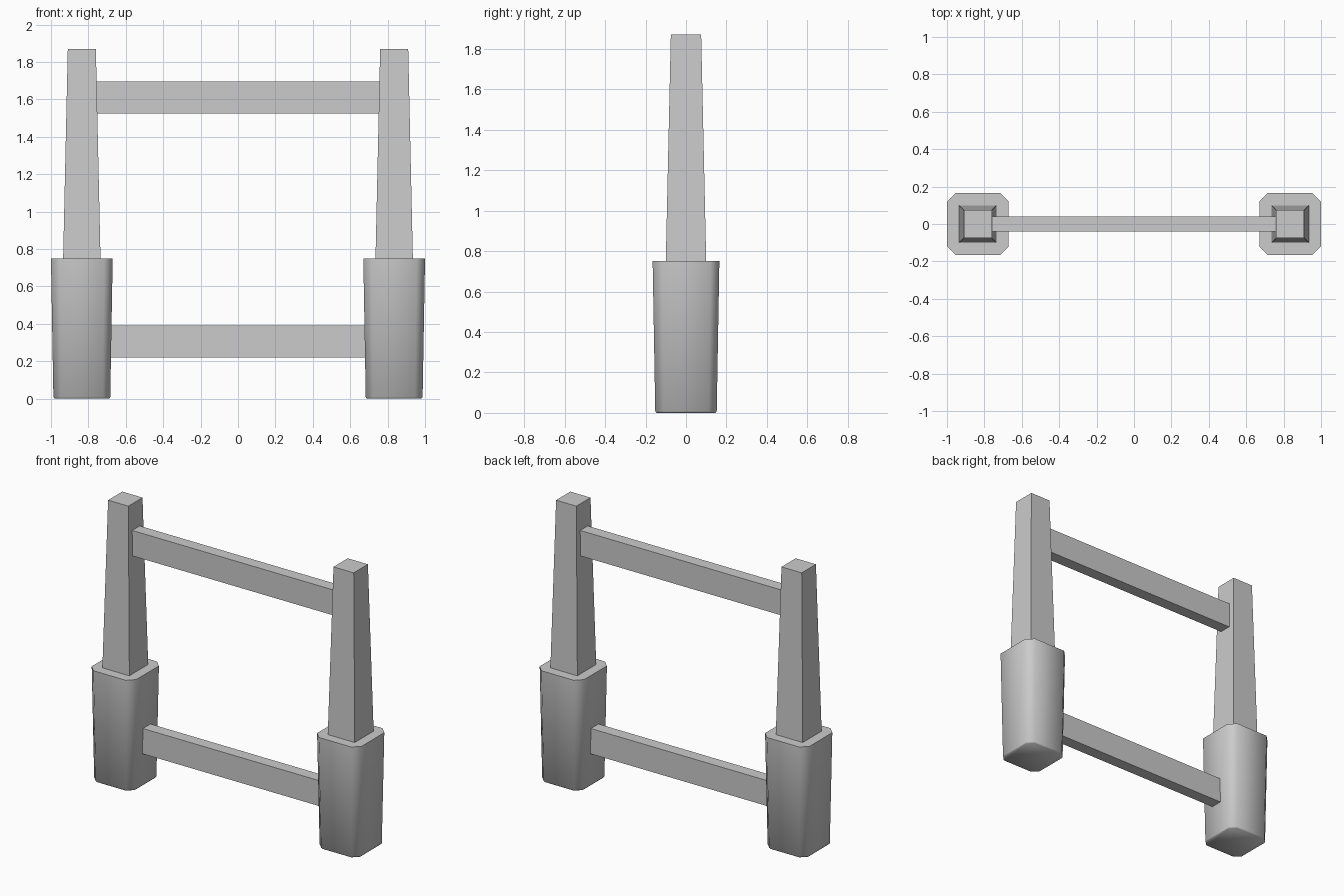
import bpy, bmesh, math

if "Cube" in bpy.data.objects:
    bpy.data.objects.remove(bpy.data.objects["Cube"])

def ring(cx, half, cut, z):
    # square outline, with cut corners when cut > 0
    pts = []
    for sx, sy in ((1, 1), (-1, 1), (-1, -1), (1, -1)):
        a = (cx + sx * half, sy * (half - cut), z)
        b = (cx + sx * (half - cut), sy * half, z)
        if cut == 0:
            pts.append(a)
        else:
            pts += [a, b] if sx * sy > 0 else [b, a]
    return pts

def loft(name, rings, smooth=False):
    bm = bmesh.new()
    loops = [[bm.verts.new(p) for p in r] for r in rings]
    n = len(loops[0])
    for lo, hi in zip(loops, loops[1:]):
        for i in range(n):
            j = (i + 1) % n
            bm.faces.new((lo[i], lo[j], hi[j], hi[i]))
    bm.faces.new(loops[0][::-1])
    bm.faces.new(loops[-1])
    bmesh.ops.recalc_face_normals(bm, faces=bm.faces[:])
    mesh = bpy.data.meshes.new(name)
    bm.to_mesh(mesh)
    bm.free()
    ob = bpy.data.objects.new(name, mesh)
    bpy.context.collection.objects.link(ob)
    if smooth:
        bpy.ops.object.select_all(action='DESELECT')
        ob.select_set(True)
        bpy.context.view_layer.objects.active = ob
        bpy.ops.object.shade_smooth_by_angle(angle=math.radians(50))
    return ob

def rail(name, half_x, z0, z1):
    bpy.ops.mesh.primitive_cube_add(size=1, location=(0, 0, (z0 + z1) / 2))
    ob = bpy.context.object
    ob.name = name
    ob.scale = (half_x * 2, 0.08, z1 - z0)
    bpy.ops.object.transform_apply(location=False, rotation=False, scale=True)

# Footings and tapered posts, one pair per side
for side, cx in (("left", -0.835), ("right", 0.835)):
    loft(side + "_footing", [ring(cx, 0.145, 0.038, 0), ring(cx, 0.152, 0.04, 0.008),
                             ring(cx, 0.165, 0.045, 0.75)], smooth=True)
    loft(side + "_post", [ring(cx, 0.1, 0, 0.745), ring(cx, 0.075, 0, 1.87)])

# Horizontal rails
rail("upper_rail", 0.757, 1.525, 1.695)
rail("lower_rail", 0.69, 0.22, 0.39)
